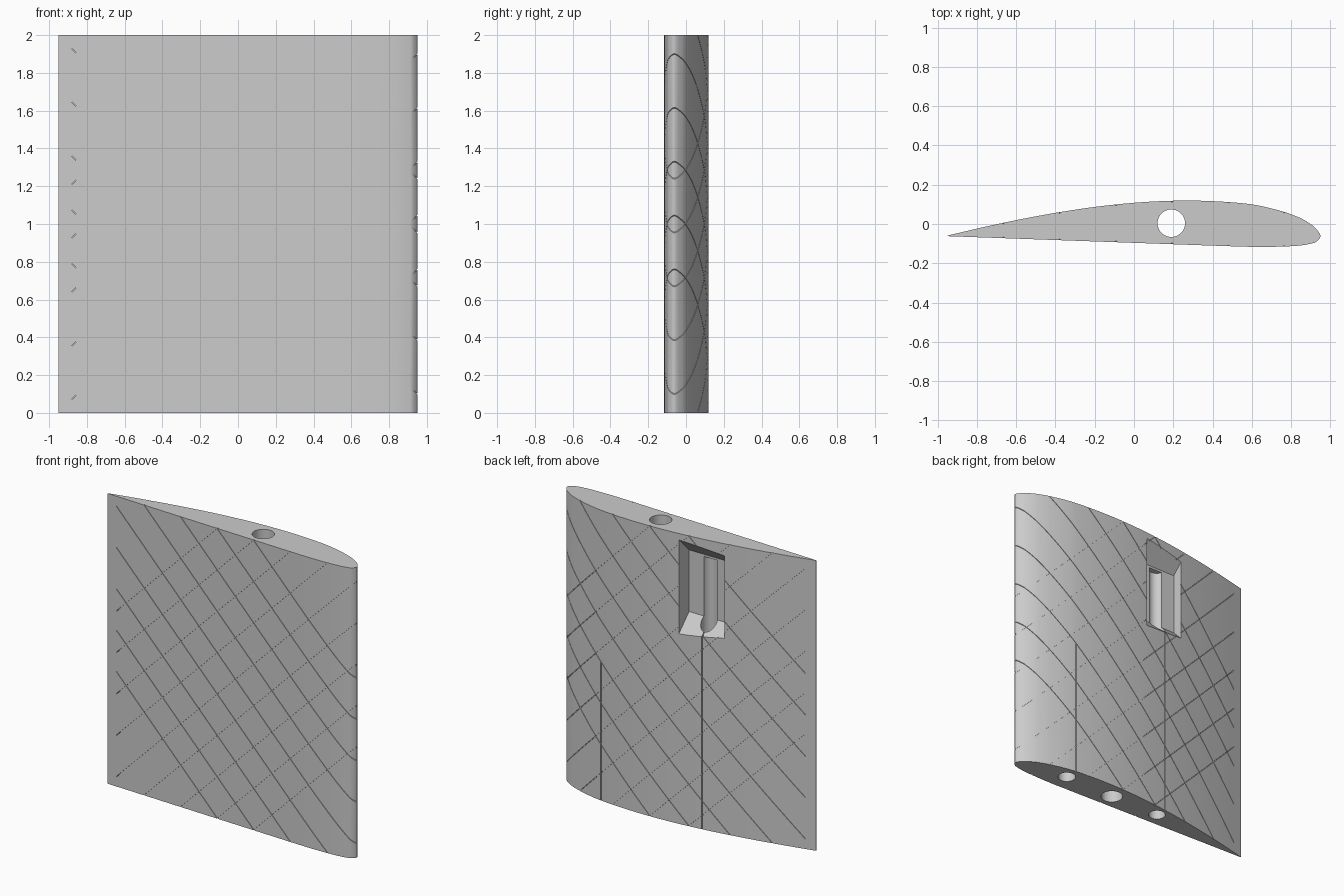
import bpy, bmesh, math
from mathutils import Vector

if "Cube" in bpy.data.objects:
    bpy.data.objects.remove(bpy.data.objects["Cube"])

CHORD, HEIGHT = 1.9, 2.0
grey = bpy.data.materials.new("light grey")
grey.diffuse_color = (0.6, 0.6, 0.6, 1)
grey.use_nodes = True
grey.node_tree.nodes["Principled BSDF"].inputs["Base Color"].default_value = grey.diffuse_color

# Airfoil stations in percent of chord: (distance from nose, height)
UPPER = [(100, .15), (95, 1.49), (90, 2.8), (80, 5.22), (70, 7.35), (60, 9.15), (50, 10.52),
         (40, 11.4), (30, 11.7), (20, 11.36), (15, 10.69), (10, 9.6), (7.5, 8.85), (5, 7.9),
         (2.5, 6.5), (1.25, 5.45), (0, 3.5)]
LOWER = [(1.25, 1.93), (2.5, 1.47), (5, .93), (7.5, .63), (10, .42), (15, .15), (20, .03),
         (30, 0), (45, 0), (60, 0), (80, 0), (100, 0)]


def station(p):
    t, h = p[0] / 100, p[1] / 100
    return Vector((CHORD * (0.5 - t), (h - 0.035 * (1 - t)) * CHORD * 1.02 - 0.062))


def airfoil(steps=4):
    pts = [station(p) for p in UPPER + LOWER]
    out = []
    for i in range(len(pts) - 1):
        a, b = pts[max(i - 1, 0)], pts[i]
        c, d = pts[i + 1], pts[min(i + 2, len(pts) - 1)]
        # chord-length tangents keep the nose round
        l0, l1, l2 = (b - a).length or 1, (c - b).length, (d - c).length or 1
        m1 = (c - a) / (l0 + l1) * l1 if i else c - b
        m2 = (d - b) / (l1 + l2) * l1 if i < len(pts) - 2 else c - b
        for k in range(steps):
            s = k / steps
            out.append((2*s**3 - 3*s*s + 1) * b + (s**3 - 2*s*s + s) * m1
                       + (3*s*s - 2*s**3) * c + (s**3 - s*s) * m2)
    return out + [pts[-1]]


def prism(bm, points, offset):
    """Extrude a planar loop of 3D points by an offset."""
    face = bm.faces.new([bm.verts.new(p) for p in points])
    moved = bmesh.ops.extrude_face_region(bm, geom=[face])["geom"]
    bmesh.ops.translate(bm, vec=offset, verts=[v for v in moved if isinstance(v, bmesh.types.BMVert)])


def finish(name, bm, helper=True):
    bmesh.ops.recalc_face_normals(bm, faces=bm.faces)
    mesh = bpy.data.meshes.new(name)
    bm.to_mesh(mesh)
    bm.free()
    mesh.materials.append(grey)
    obj = bpy.data.objects.new(name, mesh)
    bpy.context.collection.objects.link(obj)
    obj.hide_render = helper
    obj.hide_viewport = False
    return obj


def cut(obj, cutter):
    bpy.context.view_layer.objects.active = obj
    mod = obj.modifiers.new("cut", "BOOLEAN")
    mod.operation, mod.solver, mod.object = "DIFFERENCE", "EXACT", cutter
    bpy.ops.object.modifier_apply(modifier=mod.name)
    bpy.data.objects.remove(cutter)


# Wing body
outline = airfoil()
bm = bmesh.new()
prism(bm, [(p.x, p.y, 0) for p in outline], (0, 0, HEIGHT))
wing = finish("wing_section", bm, False)


def core():
    """Inset airfoil that limits the depth of the surface grooves."""
    inner = []
    for a, p, b in zip(outline, outline[1:], outline[2:]):
        t = (b - a).normalized()
        q = p + Vector((t.y, -t.x)) * 0.006
        if q.x > -0.9:
            inner.append((q.x, q.y, -1))
    bm = bmesh.new()
    prism(bm, inner, (0, 0, 4))
    return finish("groove_core", bm)


# Diagonal grooves, nine in each direction
for side in (1, -1):
    bm = bmesh.new()
    for n in range(-4, 5):
        c = 1.05 + 0.285 * n
        x1, w = 1.0, 0.0025
        loop = []
        for x, dz in ((-0.88, -w), (x1, -w), (x1, w), (-0.88, w)):
            z = c - x + dz
            loop.append((x, -0.25, z if side == 1 else HEIGHT - z))
        prism(bm, loop, (0, 0.5, 0))
    grooves = finish("diagonal_grooves", bm)
    cut(grooves, core())
    cut(wing, grooves)

# Spar tube and two rod bores: x, y, radius, bottom, top
for x, y, r, z0, z1 in ((0.19, 0.004, 0.07, -0.1, 2.1), (0.575, 0.01, 0.057, -0.1, 0.95),
                        (-0.185, 0.01, 0.054, -0.1, 1.83)):
    bm = bmesh.new()
    ring = [(x + r * math.cos(i * math.tau / 40), y + r * math.sin(i * math.tau / 40), z0)
            for i in range(40)]
    prism(bm, ring, (0, 0, z1 - z0))
    cut(wing, finish("bore", bm))

# Thin slits joining the rod bores to the back skin
for x, top in ((0.575, 0.95), (-0.185, 1.5)):
    bm = bmesh.new()
    prism(bm, [(x - 0.003, 0.012, -0.1), (x + 0.003, 0.012, -0.1),
               (x + 0.003, 0.25, -0.1), (x - 0.003, 0.25, -0.1)], (0, 0, top + 0.1))
    cut(wing, finish("slit", bm))

# Pocket in the back with sloped top and bottom
bm = bmesh.new()
prism(bm, [(-0.34, -0.005, 1.42), (-0.34, -0.005, 1.845), (-0.34, 0.14, 1.99), (-0.34, 0.14, 1.275)],
      (0.32, 0, 0))
cut(wing, finish("pocket", bm))

# Smooth skin, sharp edges
bpy.ops.object.select_all(action="DESELECT")
wing.select_set(True)
bpy.context.view_layer.objects.active = wing
bpy.ops.object.shade_smooth_by_angle(angle=math.radians(25))
